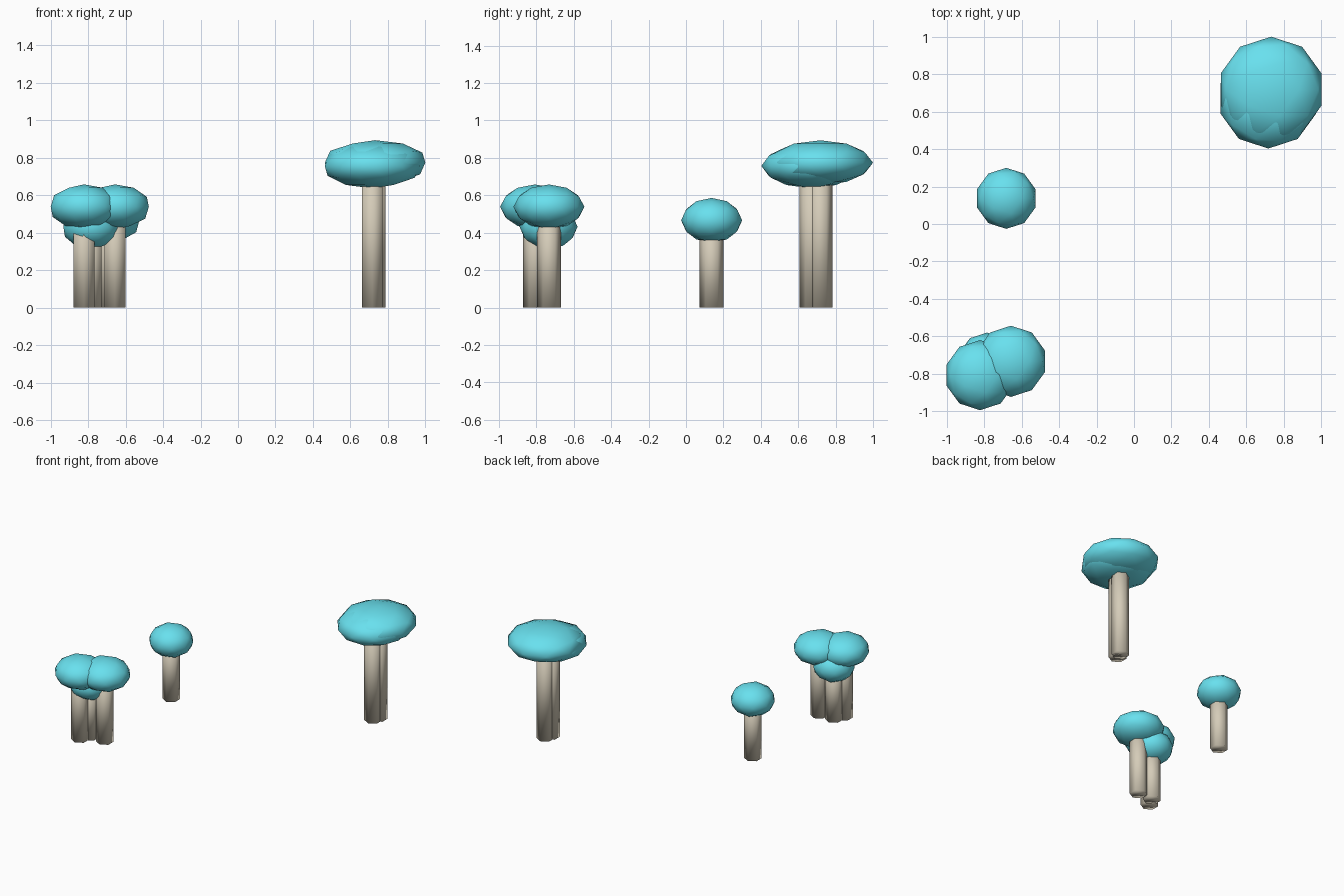
import bpy

if "Cube" in bpy.data.objects:
    bpy.data.objects.remove(bpy.data.objects["Cube"])


def material(name, color):
    mat = bpy.data.materials.new(name)
    mat.diffuse_color = color
    mat.use_nodes = True
    mat.node_tree.nodes["Principled BSDF"].inputs["Base Color"].default_value = mat.diffuse_color
    return mat


cap_mat = material("cap_cyan", (0.14, 0.75, 0.86, 1))
stem_mat = material("stem_beige", (0.66, 0.60, 0.48, 1))

STEM_RADIUS = 0.064
CAP_HALF_HEIGHT = 0.12


def finish(name, mat):
    obj = bpy.context.object
    obj.name = name
    obj.data.materials.append(mat)
    bpy.ops.object.shade_smooth()
    return obj


def mushroom(name, x, y, height, cap_radius):
    # six-sided stem reaching the middle of the cap
    bpy.ops.mesh.primitive_cylinder_add(
        vertices=6, radius=STEM_RADIUS, depth=height, location=(x, y, height / 2))
    finish(name + "_stem", stem_mat)

    # low-poly flattened cap
    bpy.ops.mesh.primitive_ico_sphere_add(
        subdivisions=2, radius=1, location=(x, y, height))
    cap = finish(name + "_cap", cap_mat)
    cap.scale = (cap_radius, cap_radius, CAP_HALF_HEIGHT)
    bpy.ops.object.transform_apply(location=False, rotation=False, scale=True)


# name, x, y, cap centre height, cap radius
MUSHROOMS = [
    ("cluster_left", -0.822, -0.807, 0.538, 0.187),
    ("cluster_right", -0.657, -0.733, 0.538, 0.190),
    ("cluster_small", -0.785, -0.735, 0.432, 0.155),
    ("single", -0.682, 0.137, 0.466, 0.163),
    ("tall_back", 0.732, 0.718, 0.774, 0.282),
    ("tall_front", 0.717, 0.670, 0.757, 0.267),
]

for spec in MUSHROOMS:
    mushroom(*spec)
